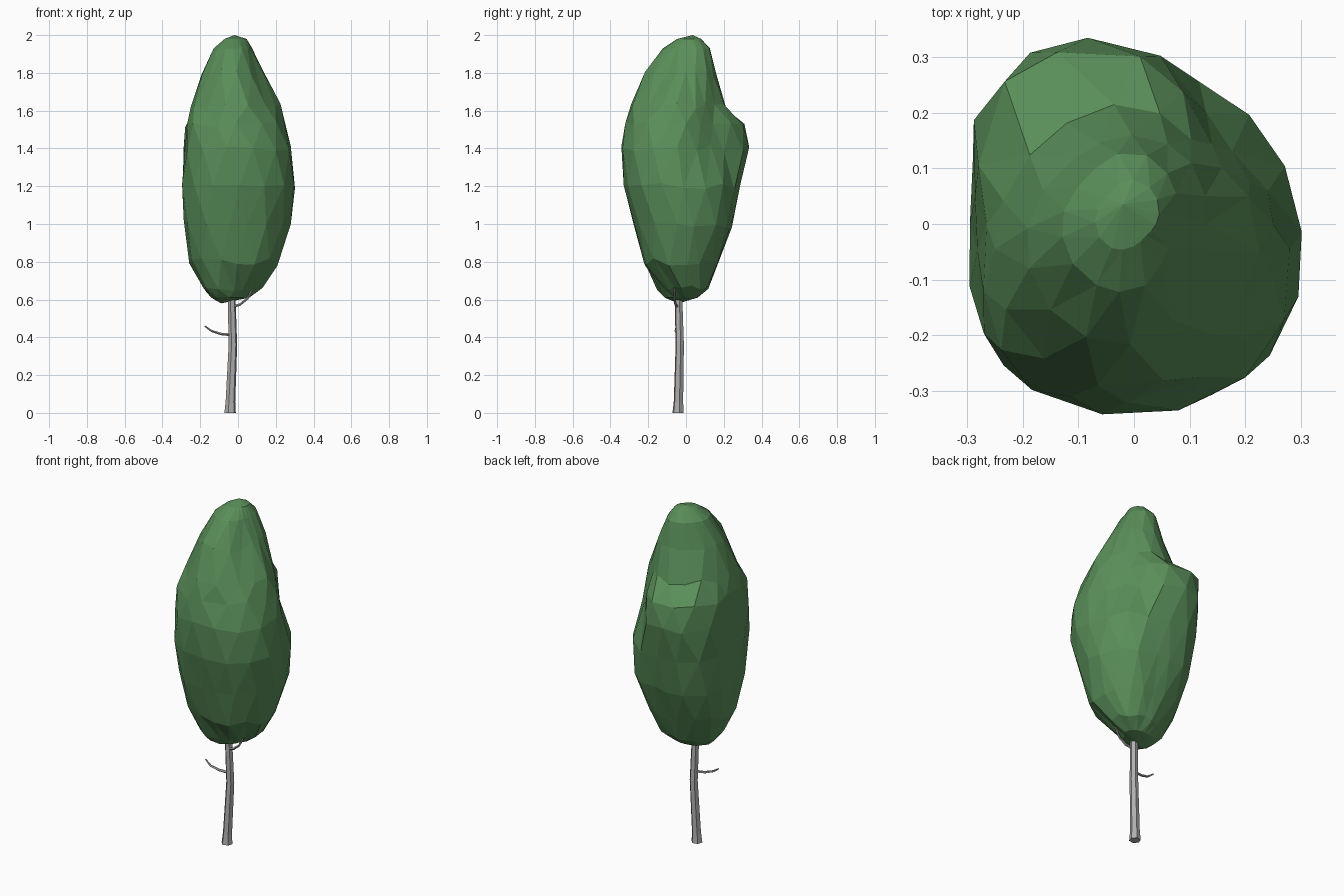
import bpy, bmesh, math, random
from mathutils import Vector

if "Cube" in bpy.data.objects:
    bpy.data.objects.remove(bpy.data.objects["Cube"])

random.seed(4)


def material(name, rgb):
    m = bpy.data.materials.new(name)
    m.diffuse_color = (*rgb, 1)
    m.use_nodes = True
    m.node_tree.nodes["Principled BSDF"].inputs["Base Color"].default_value = m.diffuse_color
    return m


leaf_green = material("leaf green", (0.10, 0.27, 0.10))
bark_grey = material("bark grey", (0.43, 0.43, 0.43))


def finish(name, bm, mat):
    bmesh.ops.recalc_face_normals(bm, faces=bm.faces[:])
    me = bpy.data.meshes.new(name)
    bm.to_mesh(me)
    bm.free()
    me.materials.append(mat)
    ob = bpy.data.objects.new(name, me)
    bpy.context.collection.objects.link(ob)
    return ob


def tube(name, path, sides):
    """Flat-sided tapered tube; path holds (x, y, z, radius)."""
    bm = bmesh.new()
    pts = [Vector(p[:3]) for p in path]
    rings = []
    for i, p in enumerate(pts):
        t = (pts[min(i + 1, len(pts) - 1)] - pts[max(i - 1, 0)]).normalized()
        a = t.cross(Vector((0, 1, 0))).normalized()
        b = t.cross(a)
        ring = []
        for k in range(sides):
            ang = math.tau * (k + 0.2) / sides
            ring.append(bm.verts.new(p + (a * math.cos(ang) + b * math.sin(ang)) * path[i][3]))
        rings.append(ring)
    for v in rings[0]:
        if path[0][2] == 0:
            v.co.z = 0  # flat foot on the ground
    for lo, hi in zip(rings, rings[1:]):
        for k in range(sides):
            n = (k + 1) % sides
            bm.faces.new((lo[k], lo[n], hi[n], hi[k]))
    bm.faces.new(rings[0])
    bm.faces.new(rings[-1])
    return finish(name, bm, bark_grey)


# Trunk and two thin twigs
tube("trunk", [(-0.042, -0.042, 0, 0.031), (-0.04, -0.04, 0.06, 0.026),
               (-0.027, -0.033, 0.36, 0.023), (-0.034, -0.04, 0.62, 0.021),
               (-0.034, -0.04, 0.8, 0.018)], 6)
tube("lower_twig", [(-0.03, -0.035, 0.413, 0.008), (-0.09, -0.045, 0.418, 0.007),
                    (-0.14, -0.055, 0.434, 0.006), (-0.176, -0.05, 0.46, 0.004)], 5)
tube("upper_twig", [(-0.03, -0.045, 0.562, 0.008), (0.01, -0.055, 0.573, 0.007),
                    (0.05, -0.06, 0.605, 0.006), (0.085, -0.06, 0.67, 0.005)], 5)

# Crown: radii at eight compass directions (from +x, counter-clockwise) per height
PROFILE = [
    (0.61, (.06, .06, .06, .08, .14, .15, .09, .05)),
    (0.66, (.14, .13, .12, .13, .18, .20, .12, .11)),
    (0.80, (.21, .20, .17, .22, .26, .27, .22, .24)),
    (1.00, (.28, .27, .24, .29, .285, .32, .275, .295)),
    (1.20, (.30, .285, .285, .33, .295, .345, .33, .34)),
    (1.40, (.27, .22, .325, .36, .28, .345, .345, .335)),
    (1.53, (.25, .20, .305, .345, .265, .33, .32, .285)),
    (1.62, (.225, .18, .215, .22, .245, .285, .295, .24)),
    (1.80, (.13, .15, .16, .16, .19, .215, .215, .15)),
    (1.93, (.07, .10, .13, .12, .13, .13, .12, .08)),
    (1.98, (.04, .06, .08, .07, .07, .06, .04, .03)),
]
SIDES = 16


def radius(row, ang):
    """Smooth periodic interpolation between the eight directions."""
    f = (ang / math.tau * 8) % 8
    i, t = int(f), f % 1
    a, b, c, d = (row[(i + k) % 8] for k in (-1, 0, 1, 2))
    return b + 0.5 * t * (c - a + t * (2 * a - 5 * b + 4 * c - d + t * (3 * (b - c) + d - a)))


bm = bmesh.new()
rings = []
for j, (z, row) in enumerate(PROFILE):
    ring = []
    wobble = 0.02 if 0 < j < 9 else 0.0
    for k in range(SIDES):
        ang = math.tau * (k + 0.5 * (j % 2)) / SIDES + random.uniform(-0.05, 0.05)
        r = radius(row, ang)
        ring.append(bm.verts.new((r * math.cos(ang), r * math.sin(ang),
                                  z + random.uniform(-wobble, wobble))))
    rings.append(ring)
for j, (lo, hi) in enumerate(zip(rings, rings[1:])):
    for k in range(SIDES):
        n = (k + 1) % SIDES
        if j % 2 == 0:
            bm.faces.new((lo[k], lo[n], hi[k]))
            bm.faces.new((lo[n], hi[n], hi[k]))
        else:
            bm.faces.new((lo[k], hi[n], hi[k]))
            bm.faces.new((lo[k], lo[n], hi[n]))
for ring, tip in ((rings[0], (-0.09, -0.04, 0.58)), (rings[-1], (-0.02, 0.035, 2.0))):
    v = bm.verts.new(tip)
    for k in range(SIDES):
        bm.faces.new((ring[k], ring[(k + 1) % SIDES], v))
finish("leaf_crown", bm, leaf_green)
